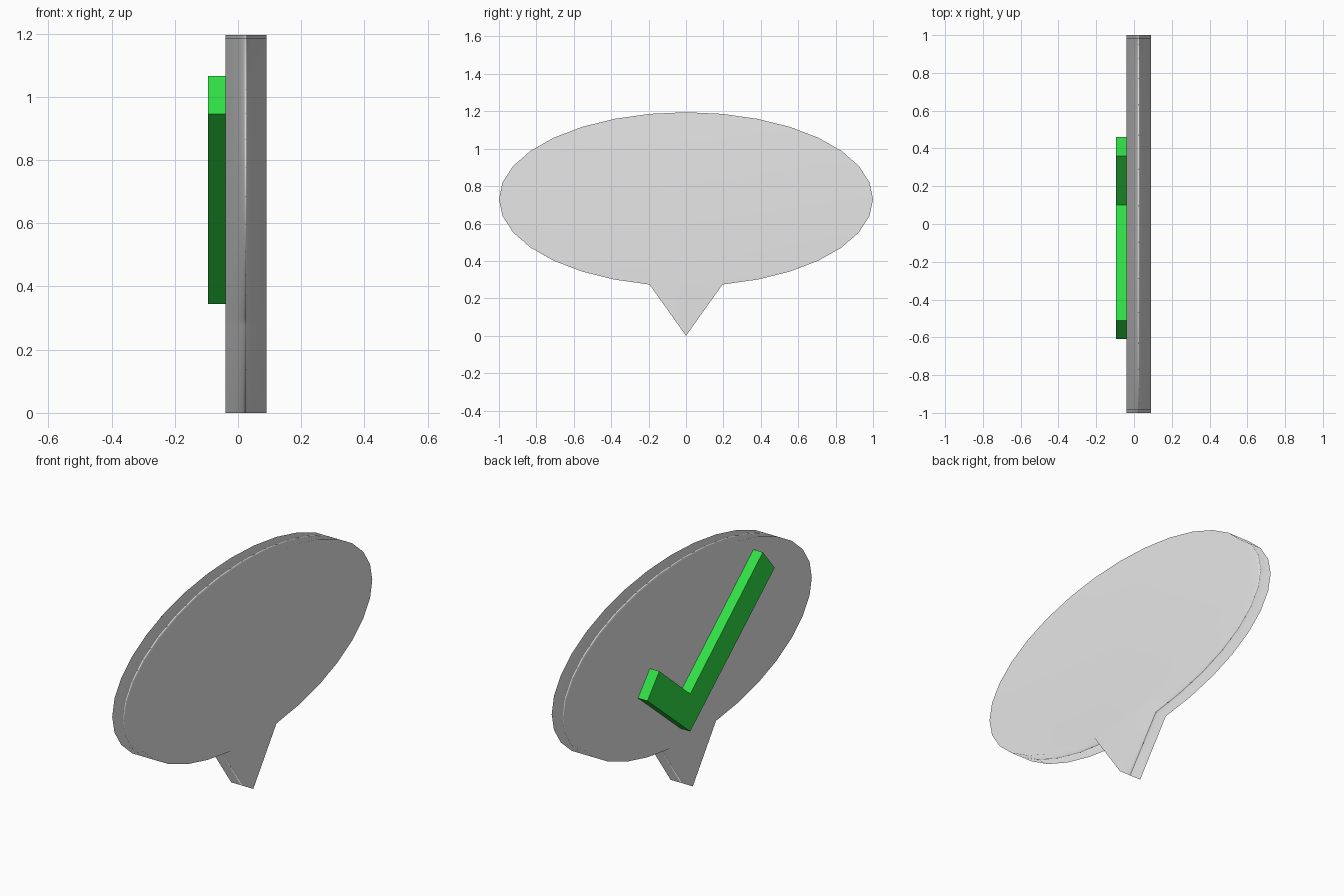
import bpy
import bmesh
from math import sin, cos, pi

cube = bpy.data.objects.get("Cube")
if cube:
    bpy.data.objects.remove(cube, do_unlink=True)


def make_material(name, rgb):
    mat = bpy.data.materials.new(name)
    mat.use_nodes = True
    colour = (*rgb, 1.0)
    mat.diffuse_color = colour
    mat.node_tree.nodes["Principled BSDF"].inputs["Base Color"].default_value = colour
    return mat


def extrude_profile(name, profile, x_min, x_max, mat):
    """Build a slab from a (y, z) outline, extruded along x."""
    bm = bmesh.new()
    face = bm.faces.new([bm.verts.new((x_min, y, z)) for y, z in profile])
    result = bmesh.ops.extrude_face_region(bm, geom=[face], use_keep_orig=True)
    moved = [g for g in result["geom"] if isinstance(g, bmesh.types.BMVert)]
    bmesh.ops.translate(bm, verts=moved, vec=(x_max - x_min, 0, 0))
    bmesh.ops.recalc_face_normals(bm, faces=bm.faces)
    mesh = bpy.data.meshes.new(name)
    bm.to_mesh(mesh)
    bm.free()
    mesh.materials.append(mat)
    obj = bpy.data.objects.new(name, mesh)
    bpy.context.collection.objects.link(obj)
    return obj


grey = make_material("light grey", (0.8, 0.8, 0.8))
green = make_material("bright green", (0.03, 0.74, 0.06))

# Speech bubble: a faceted ellipse whose lowest point is pulled down as the tail
SIDES = 32
outline = [(sin(2 * pi * i / SIDES), 0.73 + 0.465 * cos(2 * pi * i / SIDES))
           for i in range(SIDES)]
outline[SIDES // 2] = (0, 0)
bubble = extrude_profile("speech_bubble", outline, -0.04, 0.09, grey)

# Soft rim shading with the two big faces kept flat
bubble.data.shade_smooth()
soften = bubble.modifiers.new("soft_rim", 'WEIGHTED_NORMAL')
soften.mode = 'FACE_AREA'

# Raised tick on the bubble's right face
tick = [(-0.51, 1.065), (-0.61, 0.945), (0.10, 0.345),
        (0.46, 0.645), (0.36, 0.765), (0.10, 0.545)]
extrude_profile("check_mark", tick, -0.095, -0.04, green)
